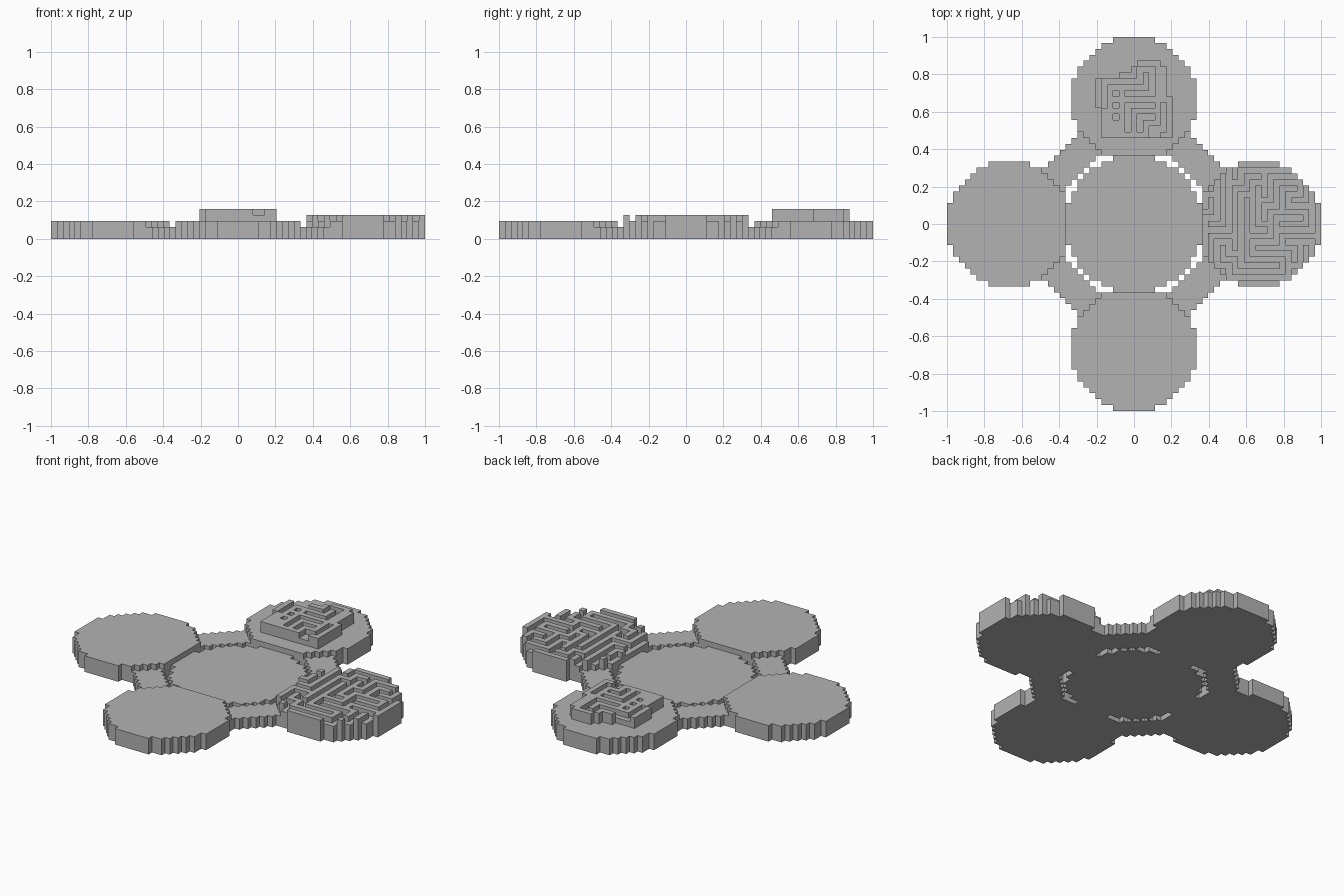
import bpy
import bmesh
import random

cube = bpy.data.objects.get("Cube")
if cube:
    bpy.data.objects.remove(cube)

UNIT = 2 / 63      # edge of one block
SPAN = 21          # distance between platform centres, in blocks
random.seed(7)

stone = bpy.data.materials.new("plain_grey")
stone.use_nodes = True
GREY = (0.45, 0.45, 0.45, 1)
stone.diffuse_color = GREY
stone.node_tree.nodes["Principled BSDF"].inputs["Base Color"].default_value = GREY


def disc(cx, cy, radius):
    reach = range(-int(radius), int(radius) + 1)
    return {(cx + x, cy + y) for x in reach for y in reach
            if x * x + y * y <= radius * radius}


def box(x0, y0, x1, y1):
    return {(x, y) for x in range(x0, x1 + 1) for y in range(y0, y1 + 1)}


def shift(cells, dx, dy):
    return {(x + dx, y + dy) for x, y in cells}


def build(name, cells, low, high):
    """Closed slab of blocks between two levels, without inner faces."""
    bm = bmesh.new()
    verts = {}

    def vert(x, y, z):
        key = (x, y, z)
        if key not in verts:
            verts[key] = bm.verts.new(((x - 0.5) * UNIT, (y - 0.5) * UNIT, z * UNIT))
        return verts[key]

    for x, y in sorted(cells):
        ring = [(x, y), (x + 1, y), (x + 1, y + 1), (x, y + 1)]
        bm.faces.new([vert(*p, high) for p in ring])
        bm.faces.new([vert(*p, low) for p in reversed(ring)])
        beside = [(x, y - 1), (x + 1, y), (x, y + 1), (x - 1, y)]
        for i, other in enumerate(beside):
            if other not in cells:
                a, b = ring[i], ring[(i + 1) % 4]
                bm.faces.new([vert(*a, low), vert(*b, low), vert(*b, high), vert(*a, high)])
    mesh = bpy.data.meshes.new(name)
    bm.to_mesh(mesh)
    bm.free()
    mesh.materials.append(stone)
    obj = bpy.data.objects.new(name, mesh)
    bpy.context.collection.objects.link(obj)


def carve_maze(area):
    """Corridors of a depth-first maze on the odd blocks of an area."""
    nodes = {(x, y) for x, y in area if x % 2 and y % 2}
    start = (1, 1)
    seen, stack, path = {start}, [start], {start}
    while stack:
        x, y = stack[-1]
        steps = [(dx, dy) for dx, dy in ((2, 0), (-2, 0), (0, 2), (0, -2))
                 if (x + dx, y + dy) in nodes - seen]
        if not steps:
            stack.pop()
            continue
        dx, dy = random.choice(steps)
        spot = (x + dx, y + dy)
        seen.add(spot)
        stack.append(spot)
        path |= {spot, (x + dx // 2, y + dy // 2)}
    return path


# Low hub in the middle
hub = disc(0, 0, 11.5)
build("central_platform", hub, 0, 2)

# Four raised platforms around it
taken = set(hub)
places = {"front": (0, -SPAN), "back": (0, SPAN), "left": (SPAN, 0), "right": (-SPAN, 0)}
for side, (cx, cy) in places.items():
    cells = disc(cx, cy, 10.5) - hub
    taken |= cells
    build(side + "_platform", cells, 0, 3)

# Diagonal walkways joining neighbouring platforms
for end, sy in (("front", -1), ("back", 1)):
    for side, sx in (("left", 1), ("right", -1)):
        cells = {(sx * x, sy * y) for x, y in box(0, 0, SPAN, SPAN)
                 if abs(x + y - SPAN) <= 3}
        build(end + "_" + side + "_walkway", cells - taken, 0, 2)

# Round maze on the left platform
round_area = disc(0, 0, 10.5)
walls = shift(round_area - carve_maze(round_area), SPAN, 0) - hub
build("round_maze_walls", walls, 3, 4)

# Stepped plinth with a small maze on the back platform
plinth = (box(-5, -6, 6, -2) | box(-6, -1, 6, 0) | box(-6, 1, 5, 3)
          | box(-2, 4, 5, 4) | box(0, 5, 5, 5) | box(1, 6, 4, 6))
corridors = [(-5, -1, -5, 3), (-5, 3, 1, 3), (1, 3, 1, 5), (1, 5, 3, 5),
             (3, 1, 3, 5), (-1, 1, 3, 1), (-1, -1, 3, -1), (-1, -5, -1, -1),
             (1, -3, 3, -3), (1, -5, 1, -3), (3, -5, 5, -5), (5, -5, 5, -1),
             (3, -6, 4, -6), (-3, 1, -3, 1), (-3, -1, -3, -1), (-3, -3, -3, -3)]
hollow = set().union(*(box(*c) for c in corridors))
build("back_plinth", shift(plinth, 0, SPAN), 3, 4)
build("back_maze_walls", shift(plinth - hollow, 0, SPAN), 4, 5)
